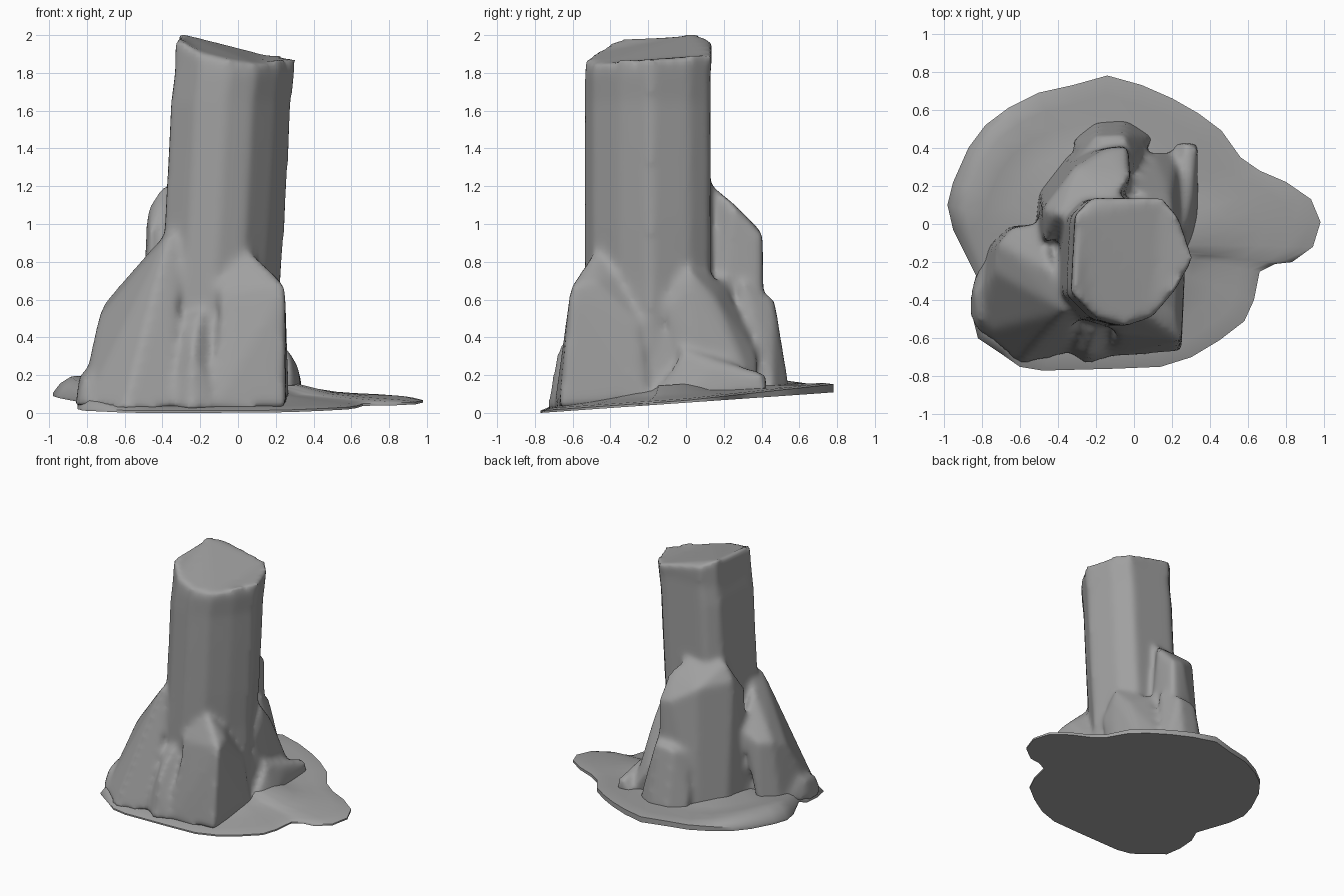
import bpy
import bmesh

old_cube = bpy.data.objects.get("Cube")
if old_cube:
    bpy.data.objects.remove(old_cube, do_unlink=True)

stone = bpy.data.materials.new("grey_stone")
stone.use_nodes = True
stone_colour = (0.35, 0.35, 0.35, 1)
stone.diffuse_color = stone_colour
stone.node_tree.nodes["Principled BSDF"].inputs["Base Color"].default_value = stone_colour


def underside(x, y):
    """Height of the slightly tilted underside of the ground."""
    return 0.07 * max(0, y + 0.77) + 0.03 * min(0, x) ** 2 * (y > -0.3)


def make_object(name, bm):
    bmesh.ops.recalc_face_normals(bm, faces=bm.faces)
    mesh = bpy.data.meshes.new(name)
    bm.to_mesh(mesh)
    bm.free()
    mesh.materials.append(stone)
    obj = bpy.data.objects.new(name, mesh)
    bpy.context.collection.objects.link(obj)
    bpy.ops.object.select_all(action="DESELECT")
    obj.select_set(True)
    bpy.context.view_layer.objects.active = obj
    return obj


def add_loft(bm, rings):
    """Skin a stack of closed rings and cap both ends."""
    loops = [[bm.verts.new(point) for point in ring] for ring in rings]
    count = len(loops[0])
    for low, high in zip(loops, loops[1:]):
        for i in range(count):
            j = (i + 1) % count
            bm.faces.new((low[i], low[j], high[j], high[i]))
    bm.faces.new(loops[0][::-1])
    bm.faces.new(loops[-1])


def add_boulder(bm, crest, foot):
    """Convex rock with crest points (x, y, z) and foot points (x, y) on the ground."""
    points = crest + [(x, y, underside(x, y) + 0.015) for x, y in foot]
    verts = [bm.verts.new(point) for point in points]
    hull = bmesh.ops.convex_hull(bm, input=verts)
    loose = {v for v in hull["geom_interior"] + hull["geom_unused"]
             if isinstance(v, bmesh.types.BMVert)}
    bmesh.ops.delete(bm, geom=list(loose), context="VERTS")


# Ground sheet: irregular outline with a tongue on the left
outline = [(-.98, .1), (-.95, .22), (-.87, .4), (-.78, .52), (-.66, .61), (-.5, .69),
           (-.32, .73), (-.14, .78), (.04, .73), (.2, .66), (.34, .58), (.46, .49),
           (.56, .35), (.66, .28), (.8, .22), (.93, .13), (.98, .01), (.94, -.12),
           (.83, -.2), (.74, -.21), (.66, -.25), (.63, -.4), (.58, -.51), (.45, -.61),
           (.3, -.7), (.14, -.75), (-.1, -.76), (-.48, -.77), (-.6, -.75), (-.7, -.68),
           (-.82, -.6), (-.85, -.48), (-.85, -.35), (-.83, -.27), (-.95, -.03)]


def ground_ring(scale, rise, swell):
    ring = []
    for x, y in outline:
        x, y = -0.2 + (x + 0.2) * scale, -0.1 + (y + 0.1) * scale
        lift = rise + 0.04 * max(0, y) * (rise > 0) + swell * max(0, -x - 0.5)
        ring.append((x, y, underside(x, y) + lift))
    return ring


ground = bmesh.new()
add_loft(ground, [ground_ring(1, 0, 0), ground_ring(1, 0.012, 0), ground_ring(.95, .022, .1),
                  ground_ring(.88, .028, .2), ground_ring(.75, .038, .2),
                  ground_ring(.6, .055, .2), ground_ring(.45, .1, .2)])
make_object("ground_sheet", ground)
bpy.ops.object.shade_smooth_by_angle(angle=0.9)

# Standing pillar with a sloping top
rock = bmesh.new()
section = [(-.33, -.36), (-.2, -.49), (-.05, -.53), (.1, -.48), (.22, -.34), (.31, -.18),
           (.24, .03), (.15, .14), (-.22, .14), (-.31, .05)]
leans = [(.1, -.1), (.7, -.08), (1, -.058), (1.4, -.037), (1.65, -.025), (1.8, -.005)]
pillar = [[(x + lean, y - 0.01, z) for x, y in section] for z, lean in leans]
pillar.append([(x, y, 1.947 - 0.2 * x + 0.06 * y - 0.05 * (y < -0.45) - 0.03 * (y > 0.1))
               for x, y in section])
add_loft(rock, pillar)

# Solid core that fills the clefts around the pillar
add_boulder(rock,
            [(-.48, -.3, .72), (-.46, 0, .76), (-.05, .24, .76), (.1, .12, .62),
             (.2, -.15, .48), (0, -.52, .5), (-.2, -.54, .54)],
            [(-.62, -.4), (-.5, .1), (0, .38), (.24, 0), (.22, -.55), (-.3, -.68), (0, -.68)])

# Front buttress
add_boulder(rock,
            [(-.04, -.45, .85), (.04, -.47, .88), (.22, -.48, .7), (.25, -.61, .67),
             (.23, -.25, .46), (-.1, -.58, .64), (0, -.2, .8)],
            [(.25, -.67), (.27, -.2), (-.13, -.7)])

# Low lobe beside the front buttress
add_boulder(rock,
            [(-.2, -.57, .53), (-.3, -.52, .5), (-.13, -.45, .6), (-.24, -.68, .34)],
            [(-.4, -.64), (-.25, -.74), (-.12, -.7), (-.1, -.3)])

# Broad front right buttress
add_boulder(rock,
            [(-.36, -.46, .96), (-.31, -.45, .94), (-.43, -.25, .9), (-.55, -.05, .66),
             (-.64, -.02, .58), (-.5, 0, .66), (-.71, -.1, .58), (-.74, -.25, .5),
             (-.3, -.5, .7)],
            [(-.84, -.45), (-.81, -.57), (-.6, -.74), (-.36, -.69), (-.64, 0), (-.77, -.12)])

# Toe at the outer end of that buttress
add_boulder(rock,
            [(-.84, -.36, .2), (-.82, -.5, .19), (-.7, -.2, .33)],
            [(-.86, -.33), (-.86, -.5), (-.8, -.6), (-.6, -.6), (-.78, -.15)])

# Tall rear column leaning on the pillar
add_boulder(rock,
            [(-.4, .05, 1.21), (-.1, .13, 1.21), (-.02, .25, 1.11), (-.03, .41, .93),
             (-.14, .4, .96), (-.31, .3, 1.06), (-.48, .08, 1.08), (-.47, -.1, .95),
             (-.47, -.1, .6), (-.1, .41, .6)],
            [(-.03, .41), (-.35, .36), (-.5, .17), (-.03, .1), (-.53, -.1)])

# Low rear lobe
add_boulder(rock,
            [(-.2, .46, .59), (-.05, .47, .6), (0, .3, .7), (-.28, .36, .55)],
            [(-.34, .43), (-.2, .54), (-.04, .55), (.1, .46), (0, .2)])

# Left side buttress, steep down to a groove
add_boulder(rock,
            [(.21, .01, .76), (.1, .1, .75), (.19, .16, .6), (.22, -.1, .56),
             (.24, .05, .4), (.1, .38, .3), (0, .2, .7)],
            [(.25, .1), (.23, .38), (.22, -.02), (0, .3)])

# Low ledge outside the groove
add_boulder(rock,
            [(.27, -.02, .34), (.32, .14, .24), (.33, .4, .2), (.27, .43, .21), (.24, .1, .3)],
            [(.34, -.02), (.34, .42), (.28, -.2), (.1, 0), (.2, .43)])

# Fuse the rocks into one worn, rounded mass
mass = make_object("rock_pillar", rock)
fuse = mass.modifiers.new("fuse", "REMESH")
fuse.mode = "VOXEL"
fuse.voxel_size = 0.022
fuse.use_smooth_shade = True
wear = mass.modifiers.new("wear", "SMOOTH")
wear.factor = 0.5
wear.iterations = 10
for modifier in ("fuse", "wear"):
    bpy.ops.object.modifier_apply(modifier=modifier)
bpy.ops.object.shade_smooth()
